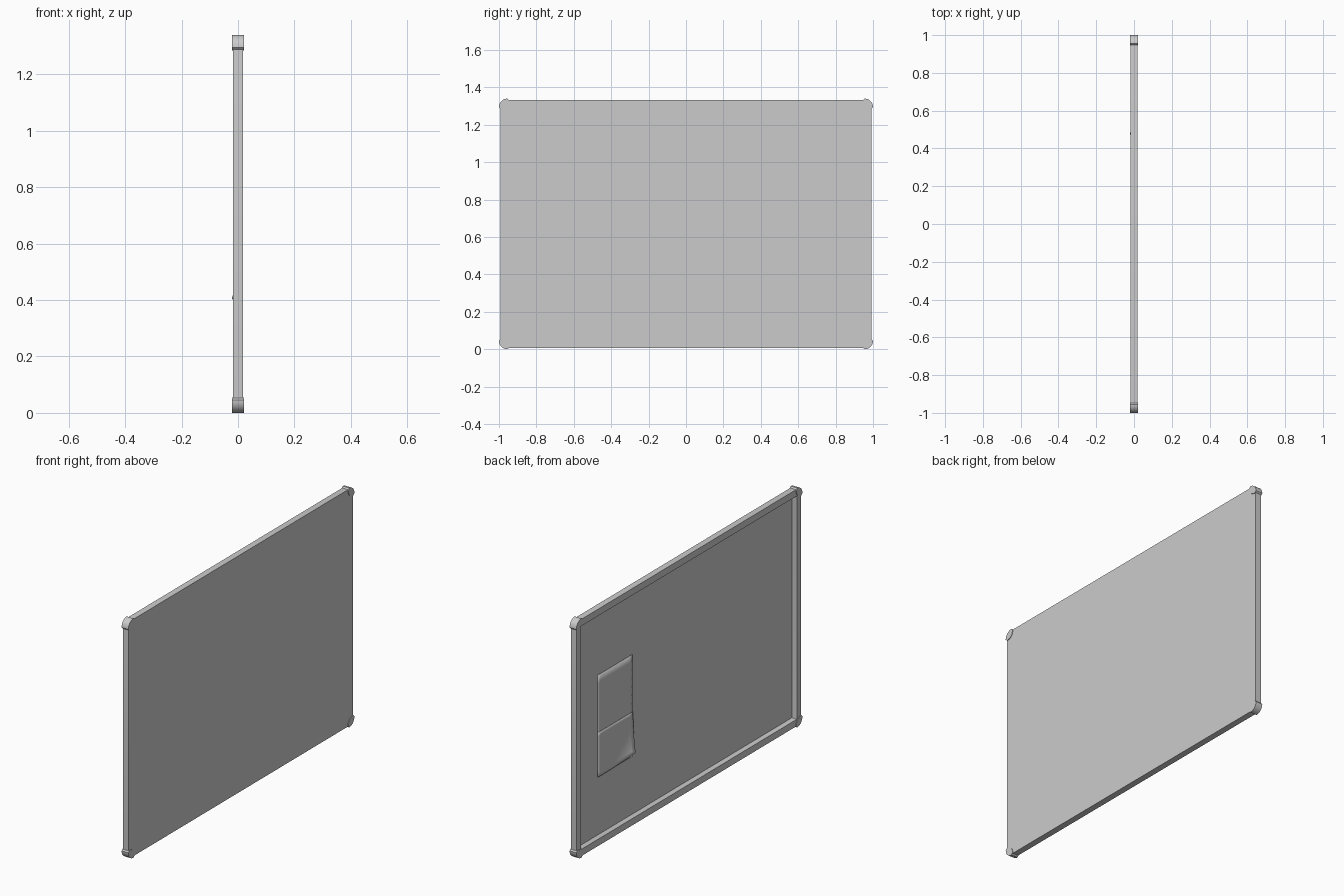
import bpy, bmesh
from math import pi, cos, sin

cube = bpy.data.objects.get("Cube")
if cube:
    bpy.data.objects.remove(cube)

GREY = (0.6, 0.6, 0.6, 1)
mat = bpy.data.materials.new("light grey")
mat.use_nodes = True
mat.diffuse_color = GREY
mat.node_tree.nodes["Principled BSDF"].inputs["Base Color"].default_value = GREY

HALF_Y, HALF_Z = 1.0, 0.67      # outer half sizes including the corner caps
LIP = 0.007                     # how far the caps stand proud of the frame
CAP = 0.045                     # cap size and corner radius
RAIL = 0.038                    # frame rail width
BACK, FRONT = -0.018, 0.018     # frame depth along x
STEPS = 8


def finish(name, bm, smooth=True):
    """Turn a bmesh into a named, coloured object."""
    bmesh.ops.recalc_face_normals(bm, faces=bm.faces)
    mesh = bpy.data.meshes.new(name)
    bm.to_mesh(mesh)
    bm.free()
    mesh.materials.append(mat)
    obj = bpy.data.objects.new(name, mesh)
    bpy.context.collection.objects.link(obj)
    if smooth:
        bpy.ops.object.select_all(action="DESELECT")
        obj.select_set(True)
        bpy.context.view_layer.objects.active = obj
        bpy.ops.object.shade_smooth_by_angle(angle=pi / 6)
    return obj


def rounded_rect(hy, hz, r):
    """Outline in the y-z plane, centred on the board."""
    pts = []
    for k, (sy, sz) in enumerate([(1, 1), (-1, 1), (-1, -1), (1, -1)]):
        for i in range(STEPS + 1):
            a = (k + i / STEPS) * pi / 2
            pts.append((sy * (hy - r) + r * cos(a), HALF_Z + sz * (hz - r) + r * sin(a)))
    return pts


def loop(bm, pts, x):
    return [bm.verts.new((x, y, z)) for y, z in pts]


def bridge(bm, a, b):
    n = len(a)
    for i in range(n):
        j = (i + 1) % n
        bm.faces.new((a[i], a[j], b[j], b[i]))


def prism(name, pts, x0, x1):
    bm = bmesh.new()
    a, b = loop(bm, pts, x0), loop(bm, pts, x1)
    bridge(bm, a, b)
    bm.faces.new(a)
    bm.faces.new(b)
    return finish(name, bm)


# Frame: a closed rectangular ring with rounded outer corners
hy, hz = HALF_Y - LIP, HALF_Z - LIP
outer = rounded_rect(hy, hz, CAP)
inner = rounded_rect(hy - RAIL, hz - RAIL, 0.004)
bm = bmesh.new()
loops = [loop(bm, outer, BACK), loop(bm, outer, FRONT - 0.001),
         loop(bm, inner, FRONT - 0.001), loop(bm, inner, BACK)]
for i in range(4):
    bridge(bm, loops[i], loops[(i + 1) % 4])
finish("frame", bm)

# Board panel closing the +x side, leaving the other side recessed
panel_back = 0.013
prism("board_panel", rounded_rect(hy, hz, CAP), panel_back, FRONT)

# Corner caps: rounded outside, shallow curve inside
for sy, side in ((1, "back"), (-1, "front")):
    for sz, level in ((1, "upper"), (-1, "lower")):
        pts = []
        for i in range(STEPS + 1):
            a = i / STEPS * pi / 2
            pts.append((HALF_Y - CAP + CAP * cos(a), HALF_Z - CAP + CAP * sin(a)))
        for i in range(STEPS + 1):
            t = i / STEPS
            dip = 0.01 + 0.01 * sin(t * pi)
            pts.append((HALF_Y - CAP * (1 - t) - dip, HALF_Z - CAP * t - dip))
        pts = [(sy * y, HALF_Z + sz * z) for y, z in pts]
        prism(f"{level}_{side}_corner_cap", pts, -0.021, 0.021)


def sheet(name, z0, z1, x, curl):
    """Paper sheet on the recessed side, with an optional lifted lower corner."""
    y0, y1, n = 0.456, 0.766, 12
    bm = bmesh.new()
    rows = []
    for j in range(n + 1):
        row = []
        for i in range(n + 1):
            u, v = i / n, j / n
            lift = curl * max(0, 1 - u - v * 0.9) ** 2
            row.append(bm.verts.new((x - 0.03 * lift,
                                     y0 + (y1 - y0) * u + 0.02 * lift,
                                     z0 + (z1 - z0) * v + 0.035 * lift)))
        rows.append(row)
    for a, b in zip(rows, rows[1:]):
        for i in range(n):
            bm.faces.new((a[i], a[i + 1], b[i + 1], b[i]))
    obj = finish(name, bm)
    mod = obj.modifiers.new("thickness", "SOLIDIFY")
    mod.thickness = 0.001
    mod.offset = 0


# Pinned paper: a picture sheet above and a loose page below
sheet("upper_sheet", 0.37, 0.94, panel_back - 0.001, 0)
sheet("lower_page", 0.37, 0.62, panel_back - 0.004, 1)
